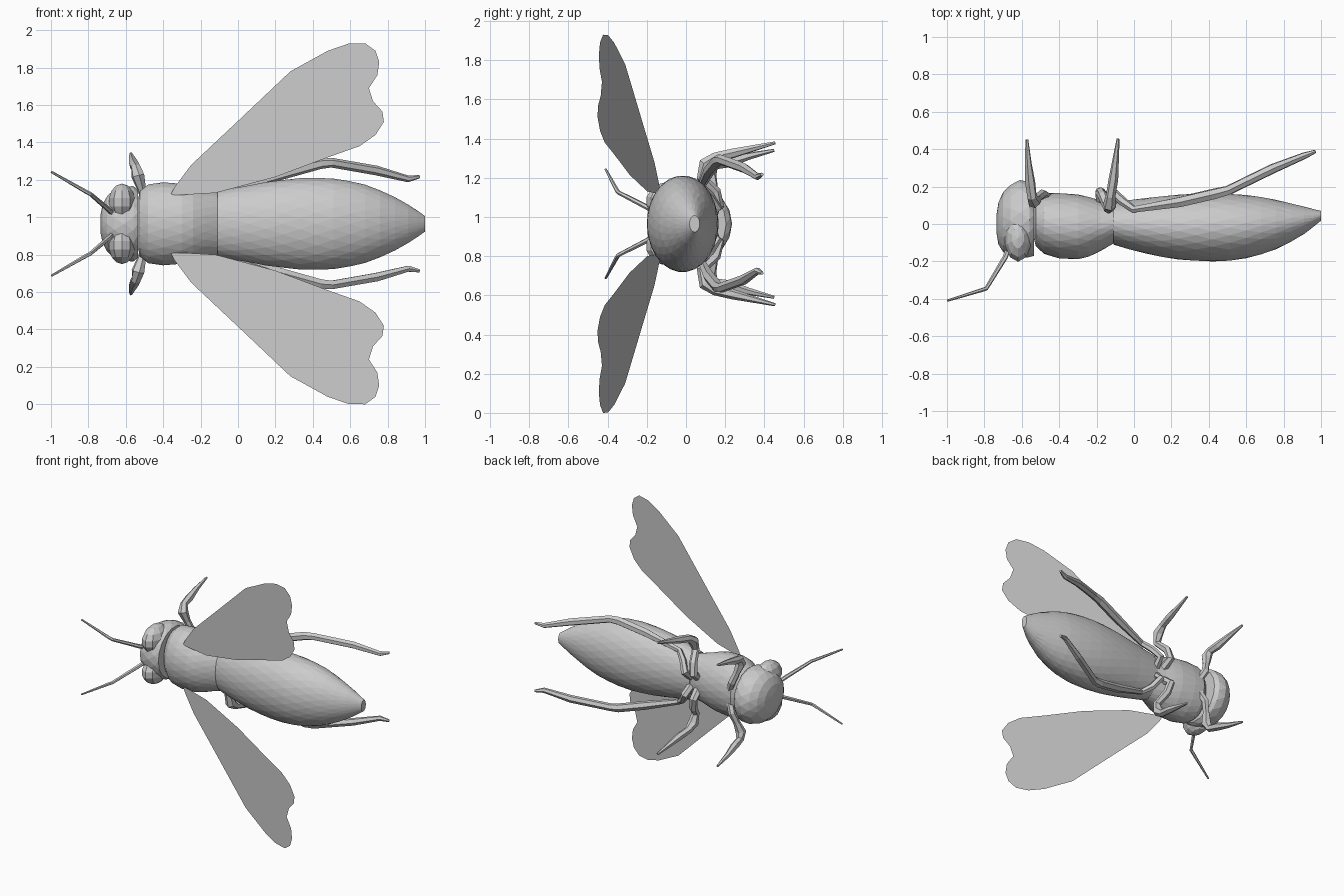
import bpy, bmesh, math
from mathutils import Vector

ZC = 0.965  # height of the insect's long axis


def finish(bm, name):
    bmesh.ops.recalc_face_normals(bm, faces=bm.faces[:])
    me = bpy.data.meshes.new(name)
    bm.to_mesh(me)
    bm.free()
    ob = bpy.data.objects.new(name, me)
    bpy.context.collection.objects.link(ob)
    return ob


def skin(bm, rings):
    loops = [[bm.verts.new(p) for p in r] for r in rings]
    n = len(loops[0])
    for a, b in zip(loops, loops[1:]):
        for i in range(n):
            bm.faces.new((a[i], a[(i + 1) % n], b[(i + 1) % n], b[i]))
    bm.faces.new(loops[0])
    bm.faces.new(loops[-1])


def body(name, sections, sides=26):
    """Loft elliptical sections (x, y_low, y_high, half_width_z)."""
    rings = []
    for k, (x, y0, y1, rz) in enumerate(sections):
        ring = []
        for i in range(sides):
            a = 2 * math.pi * (i + 0.5 * (k % 2)) / sides
            ring.append((x, (y0 + y1) / 2 + (y1 - y0) / 2 * math.cos(a), ZC + rz * math.sin(a)))
        rings.append(ring)
    bm = bmesh.new()
    skin(bm, rings)
    bmesh.ops.triangulate(bm, faces=[f for f in bm.faces if len(f.verts) == 4])
    return finish(bm, name)


def limb(name, pts, sides=6):
    """Tapered tube through (x, y, z, radius) points, on side s=+1 / -1."""
    for s, side in ((1, "upper"), (-1, "lower")):
        P = [Vector((x, y, ZC + s * (z - ZC))) for x, y, z, r in pts]
        rings = []
        u = None
        for i, p in enumerate(P):
            d0 = (p - P[i - 1]).normalized() if i else Vector()
            d1 = (P[i + 1] - p).normalized() if i < len(P) - 1 else Vector()
            t = (d0 + d1).normalized()
            if u is None:
                u = t.orthogonal()
            u = (u - t * u.dot(t)).normalized()
            v = t.cross(u)
            r = pts[i][3]
            rings.append([p + r * (u * math.cos(2 * math.pi * k / sides) + v * math.sin(2 * math.pi * k / sides))
                          for k in range(sides)])
        bm = bmesh.new()
        skin(bm, rings)
        finish(bm, f"{side}_{name}")


# Thorax and abdomen
body("thorax", [(-0.535, -0.08, 0.09, 0.13), (-0.525, -0.12, 0.13, 0.175), (-0.48, -0.16, 0.165, 0.212),
                (-0.40, -0.185, 0.166, 0.222), (-0.30, -0.188, 0.158, 0.215), (-0.24, -0.175, 0.145, 0.20),
                (-0.18, -0.145, 0.127, 0.182), (-0.11, -0.105, 0.11, 0.166)])
body("abdomen", [(-0.11, -0.11, 0.118, 0.174), (-0.03, -0.135, 0.128, 0.19), (0.06, -0.157, 0.138, 0.207),
                 (0.15, -0.177, 0.149, 0.223), (0.24, -0.19, 0.157, 0.236), (0.33, -0.197, 0.163, 0.244),
                 (0.42, -0.20, 0.165, 0.247), (0.51, -0.197, 0.162, 0.242), (0.60, -0.183, 0.155, 0.229),
                 (0.68, -0.163, 0.145, 0.209), (0.76, -0.135, 0.129, 0.18), (0.84, -0.095, 0.11, 0.142),
                 (0.91, -0.053, 0.093, 0.103), (0.96, -0.015, 0.08, 0.07), (1.0, 0.018, 0.07, 0.042)])

# Head: dome with a flat back
body("head", [(-0.735, -0.05, 0.05, 0.05), (-0.725, -0.11, 0.115, 0.10), (-0.70, -0.15, 0.17, 0.15),
              (-0.66, -0.175, 0.212, 0.185), (-0.61, -0.185, 0.235, 0.20), (-0.56, -0.18, 0.228, 0.202),
              (-0.535, -0.17, 0.205, 0.185)], 18)

# Low-poly eyes
for s, side in ((1, "upper"), (-1, "lower")):
    bm = bmesh.new()
    bmesh.ops.create_uvsphere(bm, u_segments=10, v_segments=7, radius=1)
    for v in bm.verts:
        v.co = Vector((-0.62 + 0.075 * v.co.x, -0.075 + 0.13 * v.co.y, ZC + s * (0.115 + 0.10 * v.co.z)))
    finish(bm, f"{side}_eye")

# Antennae
limb("antenna", [(-0.67, -0.13, 1.02, 0.014), (-0.69, -0.18, 1.04, 0.014), (-0.79, -0.345, 1.125, 0.011),
                 (-0.81, -0.352, 1.135, 0.011), (-0.998, -0.41, 1.243, 0.006)])

# Legs
limb("front_leg", [(-0.46, 0.14, 1.02, 0.025), (-0.49, 0.16, 1.08, 0.026), (-0.515, 0.14, 1.15, 0.024),
                   (-0.535, 0.12, 1.22, 0.036), (-0.545, 0.145, 1.265, 0.026), (-0.555, 0.22, 1.28, 0.028),
                   (-0.565, 0.32, 1.31, 0.019), (-0.573, 0.45, 1.34, 0.008)])
limb("middle_leg", [(-0.17, 0.10, 1.01, 0.03), (-0.18, 0.17, 1.06, 0.028), (-0.165, 0.15, 1.13, 0.028),
                    (-0.135, 0.08, 1.20, 0.026), (-0.13, 0.10, 1.27, 0.036), (-0.125, 0.15, 1.305, 0.026),
                    (-0.11, 0.24, 1.325, 0.026), (-0.085, 0.455, 1.378, 0.008)])
limb("hind_leg", [(-0.11, 0.10, 1.00, 0.028), (-0.10, 0.16, 1.05, 0.026), (-0.06, 0.12, 1.11, 0.024),
                  (0.0, 0.078, 1.155, 0.02), (0.25, 0.118, 1.235, 0.03), (0.44, 0.162, 1.288, 0.03),
                  (0.50, 0.178, 1.292, 0.026), (0.74, 0.295, 1.25, 0.026), (0.91, 0.365, 1.205, 0.018),
                  (0.97, 0.388, 1.217, 0.009)])

# Flat wings, swept backward
outline = [(-0.36, 1.12), (-0.34, 1.16), (-0.25, 1.28), (0.0, 1.515), (0.28, 1.78), (0.48, 1.89), (0.59, 1.928),
           (0.68, 1.93), (0.735, 1.89), (0.755, 1.83), (0.745, 1.76), (0.70, 1.69), (0.722, 1.62), (0.772, 1.565),
           (0.78, 1.51), (0.735, 1.44), (0.65, 1.38), (0.48, 1.32), (0.20, 1.215), (-0.12, 1.13), (-0.29, 1.12)]
for s, side in ((1, "upper"), (-1, "lower")):
    bm = bmesh.new()
    bm.faces.new([bm.verts.new((x, -0.13 - 0.282 * (x + 0.36), ZC + s * (z - ZC))) for x, z in outline])
    finish(bm, f"{side}_wing")
